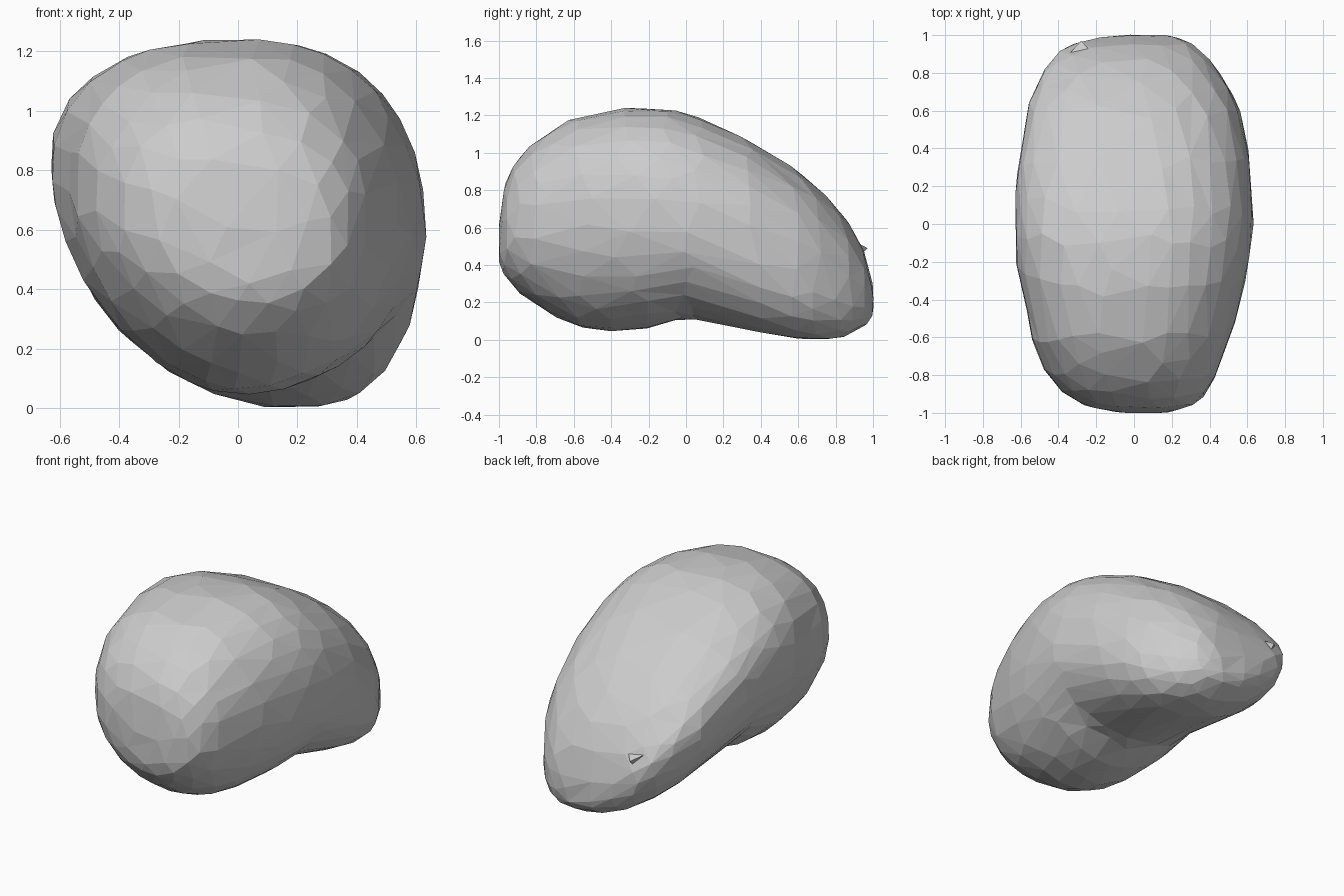
import bpy, bmesh, math
from mathutils import Matrix

if "Cube" in bpy.data.objects:
    bpy.data.objects.remove(bpy.data.objects["Cube"])

# Cross-sections along y: y, left(x,z), right(x,z), bottom(x,z), top(x,z)
SECTIONS = [
    (-1.00, -.06, .52, .16, .48, .06, .42, .03, .62),
    (-.96, -.26, .60, .31, .55, .05, .33, .02, .85),
    (-.85, -.42, .66, .41, .60, .03, .22, .00, 1.02),
    (-.65, -.53, .72, .49, .64, .02, .10, .00, 1.16),
    (-.45, -.57, .76, .555, .65, .01, .05, .00, 1.22),
    (-.22, -.62, .79, .605, .64, .04, .06, .03, 1.24),
    (.00, -.63, .80, .63, .60, .09, .11, .03, 1.21),
    (.25, -.62, .76, .62, .53, .16, .07, .02, 1.11),
    (.45, -.59, .68, .595, .43, .19, .03, .00, 1.00),
    (.65, -.55, .60, .54, .34, .19, .00, -.02, .86),
    (.82, -.47, .52, .44, .27, .17, .01, -.04, .69),
    (.93, -.37, .44, .34, .24, .14, .06, -.03, .52),
    (.98, -.22, .34, .25, .23, .10, .10, .00, .37),
    (1.00, -.06, .24, .16, .22, .07, .14, .03, .28),
]
SEGMENTS, STEPS = 64, 6


def blend(k, t):
    """Smooth curve through the sections."""
    last = len(SECTIONS) - 1
    rows = [SECTIONS[min(max(k + d, 0), last)] for d in (-1, 0, 1, 2)]
    return [0.5 * (2 * b + (c - a) * t + (2 * a - 5 * b + 4 * c - d) * t * t
                   + (3 * b - a - 3 * c + d) * t ** 3) for a, b, c, d in zip(*rows)]


def section_point(s, a):
    """Point on a lopsided rounded outline through the four extremes."""
    y, xl, zl, xr, zr, xb, zb, xt, zt = s
    c, n = math.cos(a), math.sin(a)
    right, up = c >= 0, n >= 0
    x_end, z_mid = (xr, zr) if right else (xl, zl)
    x_mid, z_end = (xt, zt) if up else (xb, zb)
    rear = max(y, 0)
    power = {(True, True): 2.3 + .2 * rear, (False, True): 2.5,
             (True, False): 2.05 + .5 * rear, (False, False): 1.85}[(right, up)]
    x = x_mid + (x_end - x_mid) * abs(c) ** (2 / power)
    z = z_mid + (z_end - z_mid) * abs(n) ** (2 / power)
    return (x, y, z)


def finish(bm, name):
    bmesh.ops.triangulate(bm, faces=bm.faces[:])
    bmesh.ops.recalc_face_normals(bm, faces=bm.faces[:])
    mesh = bpy.data.meshes.new(name)
    bm.to_mesh(mesh)
    bm.free()
    obj = bpy.data.objects.new(name, mesh)
    bpy.context.collection.objects.link(obj)
    return obj


# Boulder: smooth skin over the sections, then reduced to irregular flat facets
bm = bmesh.new()
outlines = [blend(k, i / STEPS) for k in range(len(SECTIONS) - 1) for i in range(STEPS)]
outlines.append(SECTIONS[-1])
rings = [[bm.verts.new(section_point(s, math.tau * i / SEGMENTS))
          for i in range(SEGMENTS)] for s in outlines]
for a, b in zip(rings, rings[1:]):
    for i in range(SEGMENTS):
        j = (i + 1) % SEGMENTS
        bm.faces.new((a[i], a[j], b[j], b[i]))
bm.faces.new(rings[0])
bm.faces.new(rings[-1])
bmesh.ops.remove_doubles(bm, verts=bm.verts[:], dist=0.012)
triangles = sum(len(f.verts) - 2 for f in bm.faces)
boulder = finish(bm, "boulder")
facets = boulder.modifiers.new("facets", 'DECIMATE')
facets.ratio = 560 / triangles

# Small pointed chip on the rear left shoulder
bm = bmesh.new()
bmesh.ops.create_cone(bm, cap_ends=True, segments=3, radius1=.17, radius2=0, depth=.16,
                      matrix=Matrix.Translation((-.28, .89, .49))
                      @ Matrix.Rotation(-math.pi / 2, 4, 'X'))
finish(bm, "chip")
